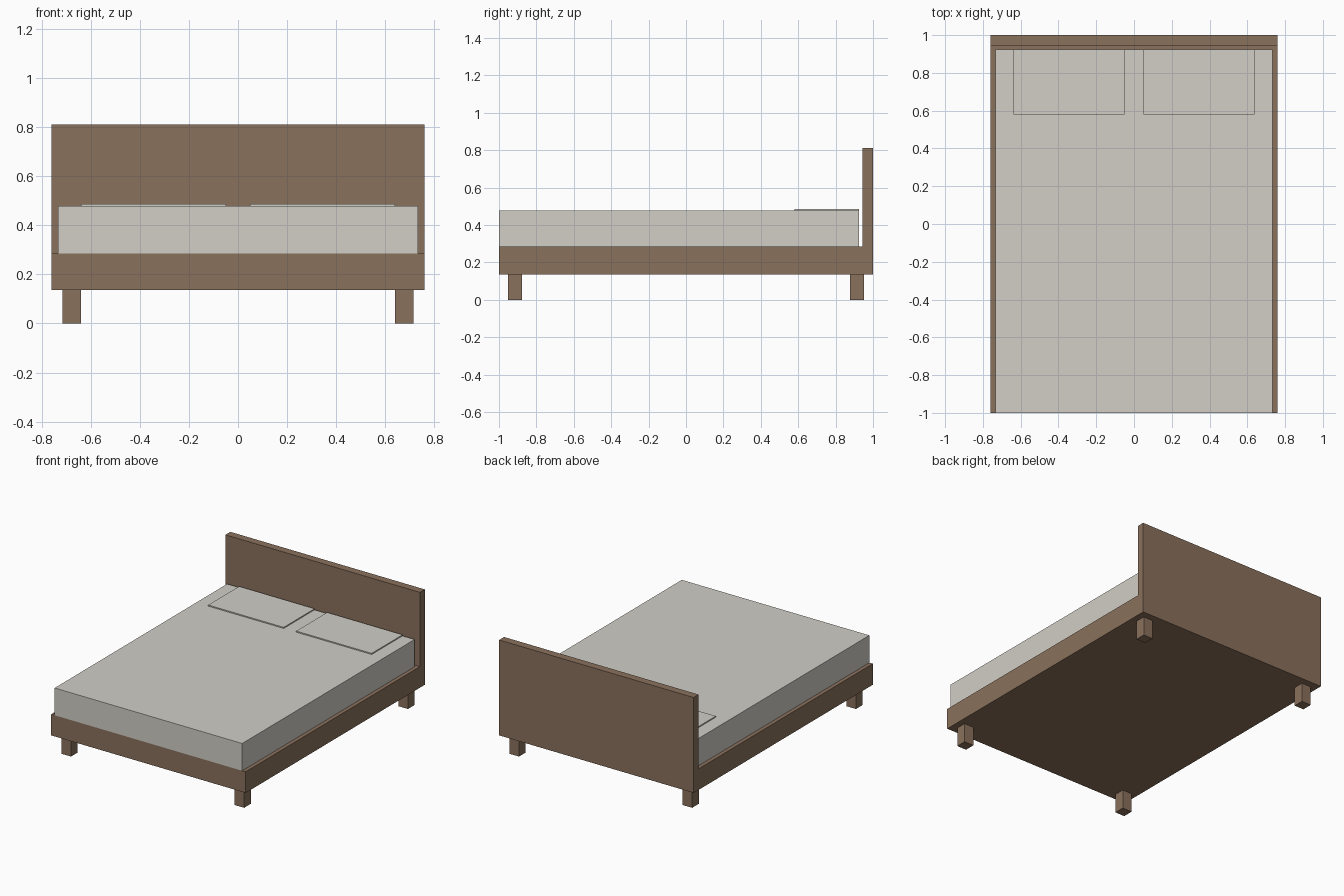
import bpy
import bmesh

cube = bpy.data.objects.get("Cube")
if cube:
    bpy.data.objects.remove(cube, do_unlink=True)


def make_material(name, rgb):
    mat = bpy.data.materials.new(name)
    mat.use_nodes = True
    color = (*rgb, 1.0)
    mat.diffuse_color = color
    mat.node_tree.nodes["Principled BSDF"].inputs["Base Color"].default_value = color
    return mat


def box(name, low, high, mat):
    """Axis-aligned box spanning two opposite corners."""
    bm = bmesh.new()
    bmesh.ops.create_cube(bm, size=1.0)
    for v in bm.verts:
        v.co = [(a + b) / 2 + c * (b - a) for a, b, c in zip(low, high, v.co)]
    mesh = bpy.data.meshes.new(name)
    bm.to_mesh(mesh)
    bm.free()
    mesh.materials.append(mat)
    obj = bpy.data.objects.new(name, mesh)
    bpy.context.collection.objects.link(obj)
    return obj


wood = make_material("brown wood", (0.255, 0.166, 0.107))
linen = make_material("off white linen", (0.640, 0.618, 0.565))

HALF_WIDTH = 0.76
LEG_TOP = 0.136
FRAME_TOP = 0.285
MATTRESS_TOP = 0.478
HEAD_FRONT = 0.945
BEDDING_END = 0.925

# Bed base and headboard
box("bed_frame", (-HALF_WIDTH, -1, LEG_TOP), (HALF_WIDTH, HEAD_FRONT, FRAME_TOP), wood)
box("headboard", (-HALF_WIDTH, HEAD_FRONT, LEG_TOP), (HALF_WIDTH, 1, 0.81), wood)

# Mattress, flush with the foot of the frame
box("mattress", (-0.733, -1, FRAME_TOP), (0.733, BEDDING_END, MATTRESS_TOP), linen)

# Pillows and legs on both sides
LEG = 0.0375
for side, sx in (("left", 1), ("right", -1)):
    px = sx * 0.344
    box(f"{side}_pillow", (px - 0.295, 0.58, MATTRESS_TOP - 0.05),
        (px + 0.295, BEDDING_END, 0.486), linen)
    for end, sy in (("front", -1), ("back", 1)):
        x, y = sx * 0.677, sy * 0.914
        box(f"{end}_{side}_leg", (x - LEG, y - LEG, 0), (x + LEG, y + LEG, LEG_TOP), wood)
